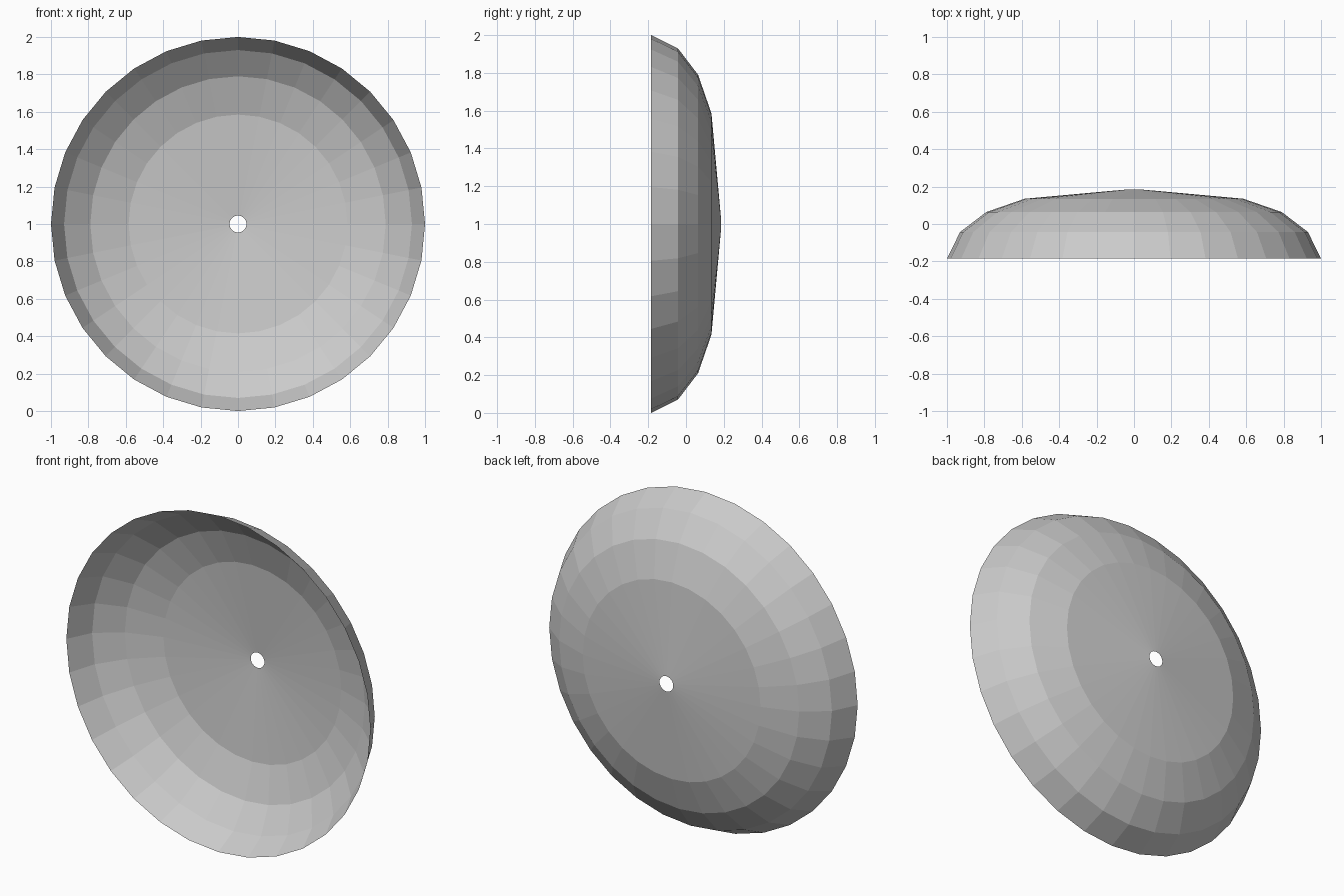
import bpy, bmesh, math

if "Cube" in bpy.data.objects:
    bpy.data.objects.remove(bpy.data.objects["Cube"])

SEGMENTS = 32
CENTRE_Z = 1.0

# Dish profile from hub hole to rim: (radius, y)
PROFILE = [(0.045, 0.184), (0.585, 0.135), (0.79, 0.064),
           (0.93, -0.043), (1.0, -0.185)]

bm = bmesh.new()

# Rings of vertices around the y axis, first vertex at the top
rings = []
for radius, y in PROFILE:
    ring = []
    for i in range(SEGMENTS):
        a = 2 * math.pi * i / SEGMENTS
        ring.append(bm.verts.new((radius * math.sin(a), y,
                                  CENTRE_Z + radius * math.cos(a))))
    rings.append(ring)

# Flat quads between neighbouring rings, open at the hub and the rim
for inner, outer in zip(rings, rings[1:]):
    for i in range(SEGMENTS):
        j = (i + 1) % SEGMENTS
        bm.faces.new((inner[i], inner[j], outer[j], outer[i]))

# Face the convex back (+y) outwards
bm.normal_update()
if sum(f.normal.y for f in bm.faces) < 0:
    bmesh.ops.reverse_faces(bm, faces=bm.faces[:])

mesh = bpy.data.meshes.new("dish_shell")
bm.to_mesh(mesh)
bm.free()
dish = bpy.data.objects.new("dish_shell", mesh)
bpy.context.collection.objects.link(dish)
